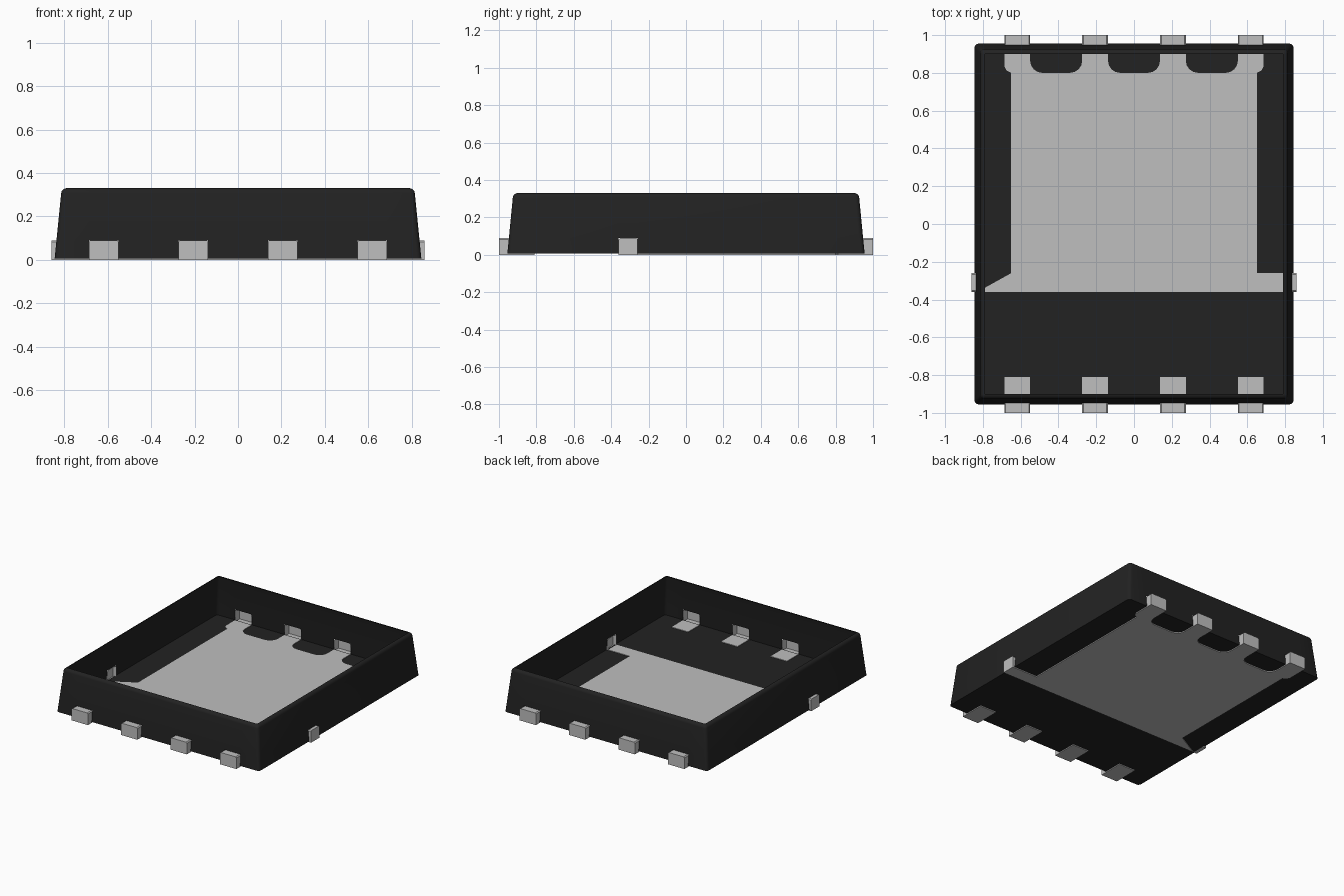
import bpy, bmesh, math
from mathutils import Vector

if "Cube" in bpy.data.objects:
    bpy.data.objects.remove(bpy.data.objects["Cube"])


def material(name, value):
    m = bpy.data.materials.new(name)
    m.use_nodes = True
    colour = (value, value, value, 1)
    m.diffuse_color = colour
    m.node_tree.nodes["Principled BSDF"].inputs["Base Color"].default_value = colour
    return m


BLACK = material("black plastic", 0.016)
METAL = material("tinned metal", 0.52)


def finish(name, bm, mat):
    mesh = bpy.data.meshes.new(name)
    bm.to_mesh(mesh)
    bm.free()
    mesh.materials.append(mat)
    ob = bpy.data.objects.new(name, mesh)
    bpy.context.collection.objects.link(ob)
    return ob


def plate(name, points, z0=0.0, z1=0.011):
    """Flat metal plate from a counter-clockwise outline."""
    bm = bmesh.new()
    face = bm.faces.new([bm.verts.new((x, y, z0)) for x, y in points])
    ext = bmesh.ops.extrude_face_region(bm, geom=[face])
    bmesh.ops.translate(bm, vec=(0, 0, z1 - z0),
                        verts=[v for v in ext["geom"] if isinstance(v, bmesh.types.BMVert)])
    bmesh.ops.recalc_face_normals(bm, faces=bm.faces)
    return finish(name, bm, METAL)


LEAD_X = (-0.618, -0.206, 0.206, 0.618)
LEAD_HALF = 0.068
LEAD_TOP = 0.09
BAR_Y = (-0.36, -0.26)


def lead(name, centre, half, outward, start, end):
    """Hollow lead tip, open towards the inside of the package."""
    out = Vector(outward)
    side = Vector((-out.y, out.x, 0))
    c = 0.007
    profile = [(-half, 0), (half, 0), (half, LEAD_TOP - c), (half - c, LEAD_TOP),
               (c - half, LEAD_TOP), (-half, LEAD_TOP - c)]
    bm = bmesh.new()
    rings = []
    for d in (start, end):
        rings.append([bm.verts.new(Vector(centre) + out * d + side * s + Vector((0, 0, z)))
                      for s, z in profile])
    for i in range(6):
        j = (i + 1) % 6
        bm.faces.new((rings[0][i], rings[0][j], rings[1][j], rings[1][i]))
    bm.faces.new(rings[1])
    bmesh.ops.recalc_face_normals(bm, faces=bm.faces)
    finish(name, bm, METAL)


# Package shell: tapered walls, rounded rim turning inward, open top
def ring(bm, hx, hy, z, r):
    verts = []
    for k, (sx, sy) in enumerate(((1, 1), (-1, 1), (-1, -1), (1, -1))):
        for i in range(4):
            a = math.radians(90 * k + 30 * i)
            verts.append(bm.verts.new((sx * (hx - r) + r * math.cos(a),
                                       sy * (hy - r) + r * math.sin(a), z)))
    return verts


levels = [(0.845, 0.955, 0.007, 0.022)]
R = 0.025
for i in range(6):
    a = math.radians(6 + 84 * i / 5)
    inset = R * (1 - math.cos(a))
    levels.append((0.815 - inset, 0.926 - inset, 0.305 + R * math.sin(a), 0.022 - inset * 0.7))

bm = bmesh.new()
rings = [ring(bm, *lv) for lv in levels]
for low, high in zip(rings, rings[1:]):
    n = len(low)
    for i in range(n):
        j = (i + 1) % n
        bm.faces.new((low[i], low[j], high[j], high[i]))
bm.faces.new(list(reversed(rings[0])))

# Openings in the walls where the leads pass through
cuts = [((0, 0, LEAD_TOP), (0, 0, 1))]
cuts += [((x + s * LEAD_HALF, 0, 0), (1, 0, 0)) for x in LEAD_X for s in (-1, 1)]
cuts += [((0, y, 0), (0, 1, 0)) for y in BAR_Y]
for co, no in cuts:
    bmesh.ops.bisect_plane(bm, geom=bm.verts[:] + bm.edges[:] + bm.faces[:],
                           plane_co=co, plane_no=no)
holes = []
for f in bm.faces:
    c = f.calc_center_median()
    f.normal_update()
    if abs(f.normal.z) > 0.7 or c.z > LEAD_TOP:
        continue
    end_hole = abs(c.y) > 0.93 and any(abs(c.x - x) < LEAD_HALF for x in LEAD_X)
    side_hole = abs(c.x) > 0.82 and BAR_Y[0] < c.y < BAR_Y[1]
    if end_hole or side_hole:
        holes.append(f)
bmesh.ops.delete(bm, geom=holes, context="FACES")
body = finish("package_body", bm, BLACK)
bpy.ops.object.select_all(action="DESELECT")
body.select_set(True)
bpy.context.view_layer.objects.active = body
bpy.ops.object.shade_smooth_by_angle(angle=math.radians(30))

# Large thermal pad with side bar, four fingers and rounded notches
EDGE = 0.945
outline = [(-0.83, BAR_Y[0]), (0.83, BAR_Y[0]), (0.83, BAR_Y[1]), (0.65, BAR_Y[1]),
           (0.65, 0.80), (0.674, 0.812), (0.686, 0.835), (0.686, EDGE)]
for x0, x1 in zip(LEAD_X[:0:-1], LEAD_X[-2::-1]):
    right, left = x0 - LEAD_HALF, x1 + LEAD_HALF
    outline.append((right, EDGE))
    r = 0.065
    for k in range(5):
        a = math.radians(-90 * k / 4)
        outline.append((right - r + r * math.cos(a), 0.80 + r + r * math.sin(a)))
    for k in range(5):
        a = math.radians(-90 - 90 * k / 4)
        outline.append((left + r + r * math.cos(a), 0.80 + r + r * math.sin(a)))
    outline.append((left, EDGE))
outline += [(-0.686, EDGE), (-0.686, 0.835), (-0.674, 0.812), (-0.65, 0.80), (-0.65, BAR_Y[1])]
plate("thermal_pad", outline)

# Front pads and all lead tips
for i, x in enumerate(LEAD_X, 1):
    plate(f"front_pad_{i}", [(x - LEAD_HALF, -EDGE), (x + LEAD_HALF, -EDGE),
                             (x + LEAD_HALF, -0.81), (x - LEAD_HALF, -0.81)])
    lead(f"front_lead_{i}", (x, 0, 0), LEAD_HALF, (0, -1, 0), EDGE, 1.0)
    lead(f"back_lead_{i}", (x, 0, 0), LEAD_HALF, (0, 1, 0), EDGE, 1.0)
bar_mid, bar_half = sum(BAR_Y) / 2, (BAR_Y[1] - BAR_Y[0]) / 2
lead("left_lead", (0, bar_mid, 0), bar_half, (1, 0, 0), 0.83, 0.86)
lead("right_lead", (0, bar_mid, 0), bar_half, (-1, 0, 0), 0.83, 0.86)
